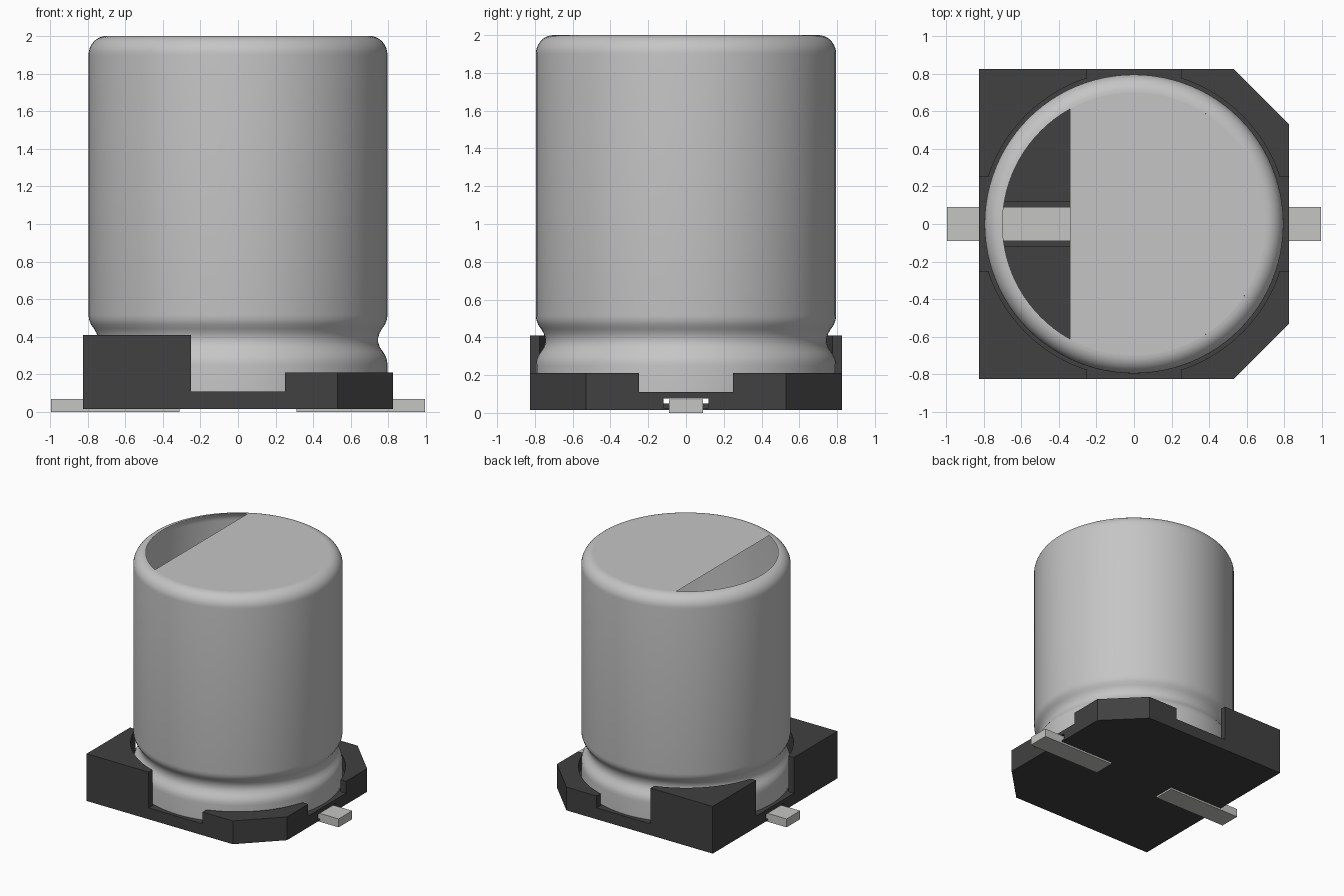
import bpy, bmesh, math
from mathutils import Vector

cube = bpy.data.objects.get("Cube")
if cube:
    bpy.data.objects.remove(cube, do_unlink=True)


def material(name, rgb):
    m = bpy.data.materials.new(name)
    m.use_nodes = True
    m.diffuse_color = (*rgb, 1)
    bsdf = next(n for n in m.node_tree.nodes if n.type == 'BSDF_PRINCIPLED')
    bsdf.inputs["Base Color"].default_value = (*rgb, 1)
    bsdf.inputs["Roughness"].default_value = 0.6
    return m


ALUMINIUM = material("aluminium grey", (0.56, 0.56, 0.56))
TIN = material("pin grey", (0.56, 0.56, 0.545))
PLASTIC = material("black plastic", (0.052, 0.052, 0.052))
SEGMENTS = 96


def finish(name, bm, mat):
    bmesh.ops.recalc_face_normals(bm, faces=bm.faces)
    me = bpy.data.meshes.new(name)
    bm.to_mesh(me)
    bm.free()
    ob = bpy.data.objects.new(name, me)
    bpy.context.collection.objects.link(ob)
    me.materials.append(mat)
    return ob


def prism(name, outline, z0, z1, mat):
    bm = bmesh.new()
    face = bm.faces.new([bm.verts.new((x, y, z0)) for x, y in outline])
    up = bmesh.ops.extrude_face_region(bm, geom=[face])["geom"]
    bmesh.ops.translate(bm, vec=(0, 0, z1 - z0),
                        verts=[v for v in up if isinstance(v, bmesh.types.BMVert)])
    return finish(name, bm, mat)


def box(name, x0, x1, y0, y1, z0, z1, mat):
    return prism(name, [(x0, y0), (x1, y0), (x1, y1), (x0, y1)], z0, z1, mat)


def circle(r):
    return [(r * math.cos(2 * math.pi * i / SEGMENTS),
             r * math.sin(2 * math.pi * i / SEGMENTS)) for i in range(SEGMENTS)]


def smooth(ob):
    bpy.ops.object.select_all(action='DESELECT')
    ob.select_set(True)
    bpy.context.view_layer.objects.active = ob
    bpy.ops.object.shade_smooth_by_angle(angle=math.radians(30))


def cut(ob, cutter):
    """Subtract the cutter, bake the result and discard the cutter."""
    mod = ob.modifiers.new("cut", 'BOOLEAN')
    mod.operation = 'DIFFERENCE'
    mod.solver = 'EXACT'
    mod.object = cutter
    cutter.hide_render = True
    bpy.context.view_layer.update()
    dg = bpy.context.evaluated_depsgraph_get()
    me = bpy.data.meshes.new_from_object(ob.evaluated_get(dg))
    ob.modifiers.clear()
    ob.data = me
    bpy.data.objects.remove(cutter, do_unlink=True)


# Can wall: lathed profile with rounded shoulder and crimp groove
R = 0.795
profile = [(0.70 + 0.095 * math.sin(a), 1.9 + 0.1 * math.cos(a))
           for a in (math.pi / 2 * i / 10 for i in range(11))]
profile += [(R, 0.515), (0.792, 0.49), (0.782, 0.465), (0.766, 0.443),
            (0.753, 0.42), (0.746, 0.395), (0.746, 0.37), (0.754, 0.345),
            (0.770, 0.322), (0.784, 0.30), (0.793, 0.275), (R, 0.25), (R, 0.108)]
bm = bmesh.new()
pts = [bm.verts.new((r, 0, z)) for r, z in profile]
edges = [bm.edges.new(pair) for pair in zip(pts, pts[1:])]
bmesh.ops.spin(bm, geom=pts + edges, cent=(0, 0, 0), axis=(0, 0, 1),
               angle=2 * math.pi, steps=SEGMENTS)
bmesh.ops.remove_doubles(bm, verts=bm.verts, dist=1e-4)
can = finish("can_wall", bm, ALUMINIUM)
# wall normals face outward
if can.data.polygons[0].normal.dot(Vector(can.data.polygons[0].center)) < 0:
    can.data.flip_normals()
smooth(can)

# Can top: disc with an open segment on the -x side
bm = bmesh.new()
bm.faces.new([bm.verts.new((x, y, 2.0)) for x, y in circle(0.70)])
bmesh.ops.bisect_plane(bm, geom=bm.verts[:] + bm.edges[:] + bm.faces[:],
                       plane_co=(-0.34, 0, 0), plane_no=(1, 0, 0), clear_inner=True)
top = finish("can_top", bm, ALUMINIUM)
if top.data.polygons[0].normal.z < 0:
    top.data.flip_normals()

# Plastic base: chamfered plate with stepped corners and a round recess
B, C, N = 0.825, 0.53, 0.25
base = prism("base", [(-B, -B), (C, -B), (B, -C), (B, C), (C, B), (-B, B)],
             0.015, 0.41, PLASTIC)
cut(base, box("cutter", 0, 1, -1, 1, 0.21, 1, PLASTIC))
cut(base, box("cutter", -N, N, -1, 1, 0.11, 1, PLASTIC))
cut(base, box("cutter", -1, 1, -N, N, 0.11, 1, PLASTIC))
cut(base, prism("cutter", circle(0.815), 0.11, 1, PLASTIC))
cut(base, prism("cutter", circle(0.775), 0.05, 1, PLASTIC))
for s in (-1, 1):
    x0, x1 = sorted((s * 0.31, s * 1.1))
    cut(base, box("cutter", x0, x1, -0.12, 0.12, 0.025, 0.075, PLASTIC))
smooth(base)

# Flat pins on both sides
for name, s in (("left_pin", 1), ("right_pin", -1)):
    x0, x1 = sorted((s * 0.31, s * 0.995))
    box(name, x0, x1, -0.09, 0.09, 0, 0.07, TIN)
